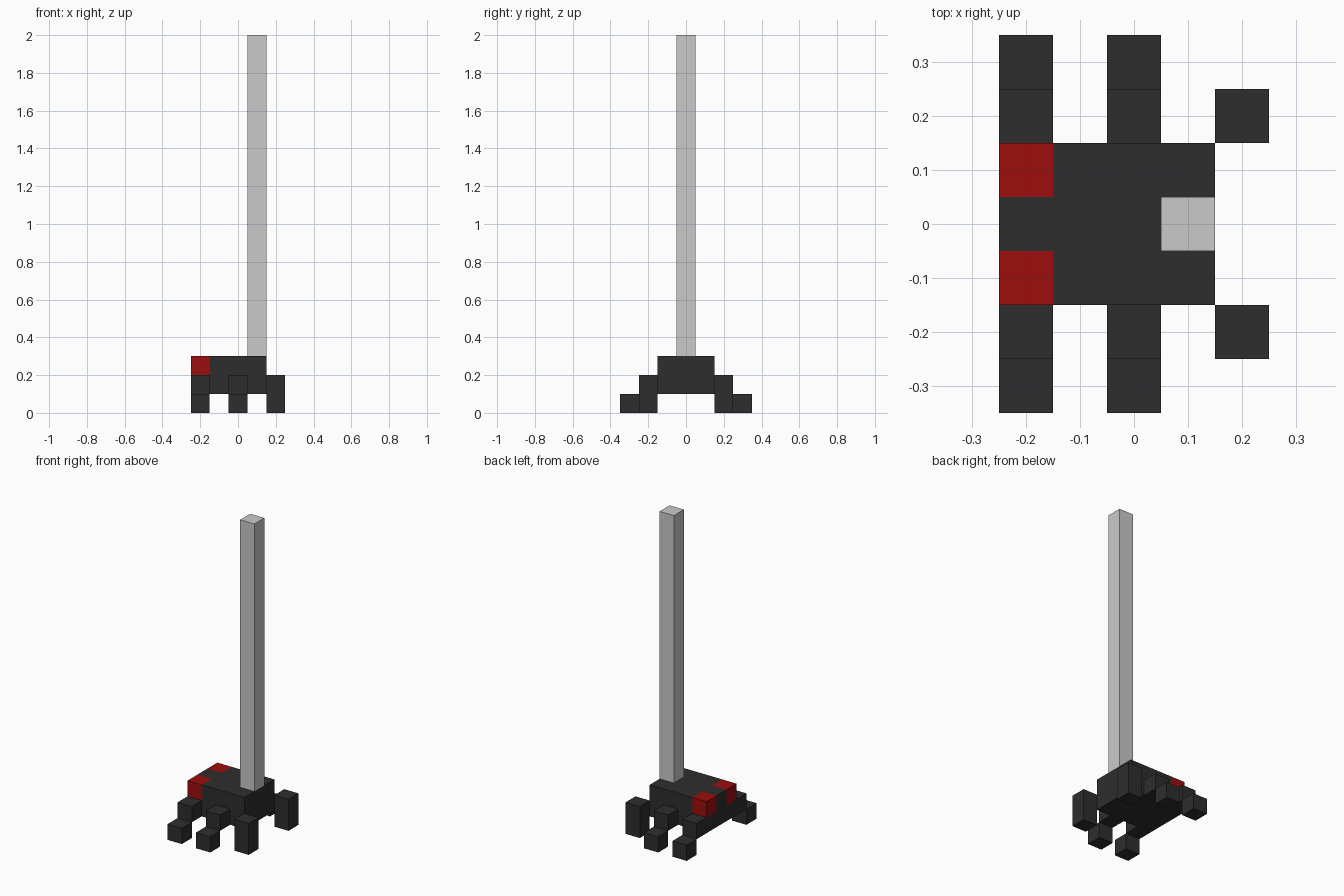
import bpy, bmesh
from mathutils import Vector

if "Cube" in bpy.data.objects:
    bpy.data.objects.remove(bpy.data.objects["Cube"])


def material(name, rgb):
    m = bpy.data.materials.new(name)
    m.diffuse_color = (*rgb, 1)
    m.use_nodes = True
    m.node_tree.nodes["Principled BSDF"].inputs["Base Color"].default_value = m.diffuse_color
    return m


BLACK = material("black", (0.027, 0.027, 0.027))
RED = material("red", (0.34, 0.004, 0.004))
GREY = material("light grey", (0.59, 0.59, 0.59))


def box(name, lo, hi, mat):
    """Axis-aligned box between two corners."""
    bm = bmesh.new()
    bmesh.ops.create_cube(bm, size=1)
    for v in bm.verts:
        v.co = [lo[i] if v.co[i] < 0 else hi[i] for i in range(3)]
    me = bpy.data.meshes.new(name)
    bm.to_mesh(me)
    bm.free()
    ob = bpy.data.objects.new(name, me)
    bpy.context.collection.objects.link(ob)
    me.materials.append(mat)
    return ob


# Body block, cut along the borders of the two front corner eyes
body = box("body", (-0.25, -0.15, 0.1), (0.15, 0.15, 0.3), BLACK)
body.data.materials.append(RED)
bm = bmesh.new()
bm.from_mesh(body.data)
for co, no in [((-0.15, 0, 0), (1, 0, 0)), ((0, 0.05, 0), (0, 1, 0)),
               ((0, -0.05, 0), (0, 1, 0)), ((0, 0, 0.2), (0, 0, 1))]:
    bmesh.ops.bisect_plane(bm, geom=bm.verts[:] + bm.edges[:] + bm.faces[:],
                           plane_co=Vector(co), plane_no=Vector(no))
# Eyes: every face in the upper corner cells is red
for f in bm.faces:
    c = f.calc_center_median()
    f.material_index = int(c.x < -0.15 and abs(c.y) > 0.05 and c.z > 0.2)
bm.to_mesh(body.data)
bm.free()

# Tall post
box("post", (0.05, -0.05, 0.3), (0.15, 0.05, 2.0), GREY)

# Legs, mirrored across y
for side, s in (("right", -1), ("left", 1)):
    def leg(name, x, y, z0, z1):
        a, b = sorted((s * y, s * (y + 0.1)))
        box(f"{side}_{name}", (x, a, z0), (x + 0.1, b, z1), BLACK)

    for pos, x in (("front", -0.25), ("middle", -0.05)):
        leg(pos + "_upper_leg", x, 0.15, 0.1, 0.2)
        leg(pos + "_foot", x, 0.25, 0.0, 0.1)
    leg("rear_leg", 0.15, 0.15, 0.0, 0.2)
